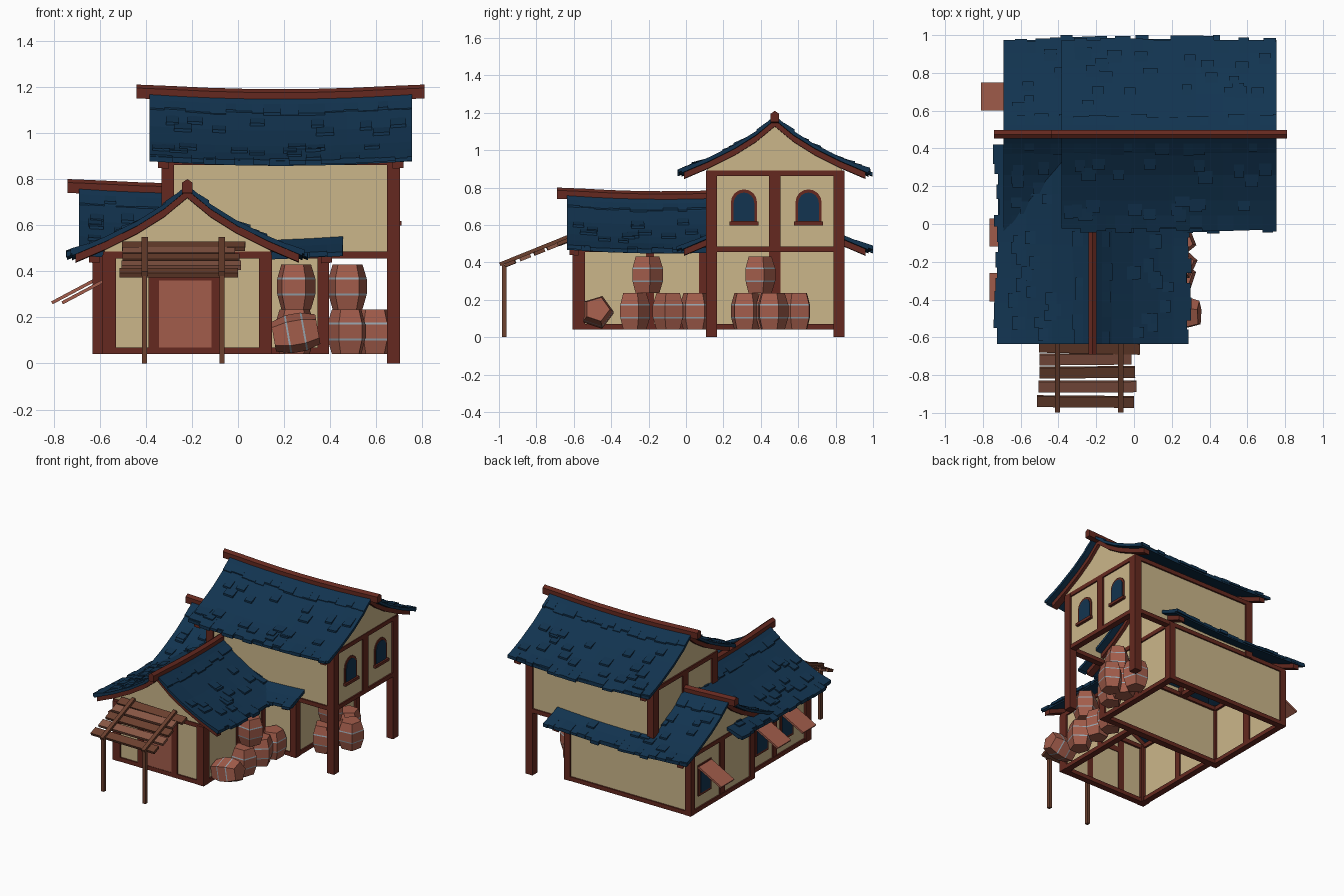
import bpy, bmesh, math, random
from mathutils import Vector, Matrix

if "Cube" in bpy.data.objects:
    bpy.data.objects.remove(bpy.data.objects["Cube"])
random.seed(4)

def material(name, rgb):
    m = bpy.data.materials.new(name)
    m.diffuse_color = (*rgb, 1)
    m.use_nodes = True
    m.node_tree.nodes["Principled BSDF"].inputs["Base Color"].default_value = m.diffuse_color
    return m

NAVY = material("navy shingle", (0.006, 0.034, 0.08))
TAN = material("tan plaster", (0.60, 0.47, 0.255))
BEAM = material("dark red beam", (0.13, 0.022, 0.014))
RED = material("red wood", (0.36, 0.108, 0.07))
IRON = material("grey iron", (0.32, 0.38, 0.43))
BROWN = material("brown plank", (0.15, 0.052, 0.028))
PALE = material("pale plank", (0.25, 0.095, 0.06))

def finish(name, bm, *mats):
    bmesh.ops.recalc_face_normals(bm, faces=bm.faces)
    me = bpy.data.meshes.new(name)
    bm.to_mesh(me)
    bm.free()
    for m in mats:
        me.materials.append(m)
    ob = bpy.data.objects.new(name, me)
    bpy.context.collection.objects.link(ob)
    return ob

def loft(bm, rings, bands=()):
    """Skin a list of equal closed rings and cap both ends."""
    vs = [[bm.verts.new(p) for p in r] for r in rings]
    n = len(vs[0])
    for k, (a, b) in enumerate(zip(vs, vs[1:])):
        for i in range(n):
            f = bm.faces.new((a[i], a[(i + 1) % n], b[(i + 1) % n], b[i]))
            f.material_index = 1 if k in bands else 0
    bm.faces.new(vs[0])
    bm.faces.new(vs[-1])

def box(name, mat, x, y, z, rot=None):
    """Box from (min, max) pairs, optionally turned about its centre."""
    bm = bmesh.new()
    bmesh.ops.create_cube(bm, size=1)
    size = [b - a for a, b in (x, y, z)]
    mid = Vector([(a + b) / 2 for a, b in (x, y, z)])
    R = rot or Matrix.Identity(4)
    bmesh.ops.transform(bm, matrix=Matrix.Translation(mid) @ R @ Matrix.Diagonal((*size, 1)), verts=bm.verts)
    return finish(name, bm, mat)

# Swept roof profile: distance from ridge -> drop
PROFILE = [(0, 0), (.1, .083), (.215, .155), (.35, .222), (.51, .29)]
def drop(d):
    for (a, p), (b, q) in zip(PROFILE, PROFILE[1:]):
        if d <= b or b == .51:
            return p + (q - p) * (d - a) / (b - a)

def roof(name, axis, c, ridge, u0, u1, pole, gables, gable_z, half):
    def place(u, v, z):
        return (u, c + v, z) if axis == 'x' else (c + v, u, z)
    def sag(u):
        s = 2 * (u - u0) / (u1 - u0) - 1
        return -0.02 * (1 - min(1, s * s))
    def section(u, off, thick, dmax, flat=None):
        ds = [d for d, _ in PROFILE if d < dmax] + [dmax]
        vs = [-d for d in reversed(ds[1:])] + ds
        top = [(v, ridge - drop(abs(v)) - off) for v in vs]
        low = [(v, z - thick if flat is None else flat) for v, z in reversed(top)]
        return [place(u, v, z + (sag(u) if flat is None else 0)) for v, z in top + low]
    # roof slab and loose shingles
    bm = bmesh.new()
    N = 8
    loft(bm, [section(u0 + (u1 - u0) * i / N, 0, .022, .5) for i in range(N + 1)])
    def tile(side, a, b, d0, d1, lift):
        loft(bm, [[place(u, side * d, ridge - drop(d) + sag(u) + h) for d, h in
                   ((d0, .002), (d1, lift), (d1, -.012), (d0, -.012))] for u in (a, b)])
    for side in (-1, 1):
        for lo, hi, jag in ((.43, .505, .022), (.05, .1, .012)):
            u = u0
            while u < u1 - .01:
                w = min(random.uniform(.04, .09), u1 - u)
                tile(side, u, u + w, lo, hi + random.uniform(-.012, jag), random.uniform(.003, .013))
                u += w
        for i in range(int(20 * (u1 - u0))):
            u, d = random.uniform(u0 + .01, u1 - .09), random.uniform(.12, .4)
            tile(side, u, u + random.uniform(.05, .08), d, d + random.uniform(.05, .07), .013)
    finish(name + " shingles", bm, NAVY)
    # sagging ridge pole
    bm = bmesh.new()
    rings = []
    for i in range(N + 1):
        u = pole[0] + (pole[1] - pole[0]) * i / N
        z = ridge + sag(u)
        rings.append([place(u, v, z + h) for v, h in
                      ((-.022, -.035), (.022, -.035), (.022, .01), (0, .025), (-.022, .01))])
    loft(bm, rings)
    finish(name + " ridge pole", bm, BEAM)
    # gable plaster and curved bargeboards
    for g in gables:
        s = 1 if g > (u0 + u1) / 2 else -1
        bm = bmesh.new()
        loft(bm, [section(u, .03, 0, half, gable_z) for u in (g - .02 * s, g)])
        finish(name + " gable", bm, TAN)
        bm = bmesh.new()
        loft(bm, [section(u, .021, .034, .485) for u in (g - .025 * s, g + .022 * s)])
        finish(name + " bargeboard", bm, BEAM)

roof("upper roof", 'x', .475, 1.185, -.385, .755, (-.44, .81), (-.325, .695), .87, .36)
roof("lower roof", 'x', .475, .775, -.69, .455, (-.74, .46), (-.625, .385), .46, .36)
roof("wing roof", 'y', -.22, .775, -.635, .42, (-.69, .42), (-.6,), .46, .36)

# Plaster walls: x range, y range, z range
WALLS = {
    "upper front wall": ((-.32, .69), (.12, .14), (.46, .88)),
    "upper back wall": ((-.32, .69), (.815, .835), (.46, .88)),
    "upper left wall": ((-.32, -.3), (.12, .835), (.46, .88)),
    "upper right wall": ((.67, .69), (.12, .835), (.46, .88)),
    "lower front wall": ((-.62, .38), (.12, .14), (.05, .47)),
    "lower back wall": ((-.62, .38), (.815, .835), (.05, .47)),
    "lower left wall": ((-.62, -.6), (.12, .835), (.05, .47)),
    "lower right wall": ((.36, .38), (.12, .835), (.05, .47)),
    "wing front wall": ((-.575, .135), (-.595, -.575), (.05, .47)),
    "wing left wall": ((-.575, -.555), (-.595, .13), (.05, .47)),
    "wing right wall": ((.115, .135), (-.595, .13), (.05, .47))}
for name, r in WALLS.items():
    box(name, TAN, *r)

# Horizontal frames: sill and top beams round each block
def frame(name, x0, x1, y0, y1, z0, z1, w=.045):
    box(name + " front beam", BEAM, (x0, x1), (y0, y0 + w), (z0, z1))
    box(name + " back beam", BEAM, (x0, x1), (y1 - w, y1), (z0, z1))
    box(name + " left beam", BEAM, (x0, x0 + w), (y0, y1), (z0, z1))
    box(name + " right beam", BEAM, (x1 - w, x1), (y0, y1), (z0, z1))
for z0, z1 in ((.04, .07), (.455, .485)):
    frame("lower block", -.63, .39, .11, .845, z0, z1)
    frame("wing", -.585, .145, -.605, .15, z0, z1)
frame("upper floor", -.33, .70, .11, .845, .455, .485)
frame("upper eave", -.335, .70, .108, .847, .862, .892)

# Upright posts: x range, y range, z range
POSTS = [((x, x + .055), (y, y + .06), (z, .885)) for x, z in ((-.332, .46), (.647, 0)) for y in (.106, .788)]
POSTS += [((x, x + .048), (y, y + .05), (.04, .47)) for x in (-.632, .346) for y in (.107, .797)]
POSTS += [((x, x + .056), (-.607, -.54), (.04, .47)) for x in (-.59, .091)]
POSTS += [((-.585, -.53), (-.607, -.56), (.04, .47)),
          ((.66, .70), (.445, .505), (.47, .88)), ((-.33, -.29), (.445, .505), (.47, .88)),
          ((.35, .388), (.445, .505), (.05, .47)), ((-.628, -.59), (.445, .505), (.05, .47))]
POSTS += [((x, x + .04), (y, y + .045), (.05, .47)) for x in (-.583, .103) for y in (-.215, .07)]
for p in POSTS:
    box("upright post", BEAM, *p)

# Front door with its frame
box("door", RED, (-.345, -.115), (-.602, -.58), (.045, .36))
for x in (-.388, -.115):
    box("door jamb", BEAM, (x, x + .045), (-.606, -.57), (.04, .46))
box("door lintel", BEAM, (-.385, -.075), (-.606, -.57), (.36, .4))

# Arched upper windows
def arch(name, mat, x0, x1, y, w, z0, z1):
    r = w / 2
    pts = [(y - r, z0), (y + r, z0)]
    pts += [(y + r * math.cos(a), z1 - r + r * math.sin(a)) for a in [math.pi * i / 8 for i in range(9)]]
    bm = bmesh.new()
    loft(bm, [[(x, p, q) for p, q in pts] for x in (x0, x1)])
    finish(name, bm, mat)
for y in (.31, .655):
    arch("window frame", BEAM, .685, .696, y, .14, .605, .79)
    arch("window pane", NAVY, .69, .7, y, .11, .62, .773)
    box("window sill", BEAM, (.685, .71), (y - .077, y + .077), (.598, .618))

# Left windows with propped shutters
for wall, y in ((-.62, .675), (-.575, -.045), (-.575, -.335)):
    box("left window frame", BEAM, (wall - .008, wall + .01), (y - .075, y + .075), (.15, .375))
    box("left window pane", NAVY, (wall - .012, wall + .01), (y - .057, y + .057), (.168, .36))
    box("propped shutter", RED, (wall - .2, wall + .01), (y - .075, y + .075), (.305, .319),
        Matrix.Rotation(-math.radians(28), 4, 'Y'))

# Plank awning over the door
slope = math.radians(22)
def awning_z(y):
    return .37 + (y + 1) * .4
for i, y in enumerate((-.94, -.86, -.785, -.715, -.655)):
    a, b = random.uniform(-.52, -.48), random.uniform(-.02, .04)
    z = awning_z(y)
    turn = Matrix.Rotation(random.uniform(-.03, .03), 4, 'Z') @ Matrix.Rotation(slope, 4, 'X')
    box("awning plank", (BROWN, PALE)[i % 2], (a, b), (y - .03, y + .03), (z - .01, z + .01), turn)
for x in (-.405, -.07):
    z = awning_z(-.81) + .018
    box("awning rafter", BROWN, (x - .014, x + .014), (-1.01, -.61), (z - .01, z + .01), Matrix.Rotation(slope, 4, 'X'))
    box("awning post", BROWN, (x - .011, x + .011), (-.985, -.96), (0, .385))

# Five-sided barrels with iron hoops
def barrel(x, y, z, spin, tilt=None):
    prof = [(0, .068), (.06, .086), (.068, .088), (.13, .088), (.138, .086), (.195, .068)]
    bm = bmesh.new()
    loft(bm, [[(r * math.cos(spin + i * math.tau / 5), r * math.sin(spin + i * math.tau / 5), h - .0975)
               for i in range(5)] for h, r in prof], bands=(1, 3))
    M = Matrix.Translation((x, y, z + .0975))
    bmesh.ops.transform(bm, matrix=M @ (tilt or Matrix.Identity(4)), verts=bm.verts)
    finish("barrel", bm, RED, IRON)
for x, y, z, s in ((.245, -.28, .04, .3), (.245, -.09, .04, 1), (.25, .05, .04, .6), (.25, -.21, .235, .2),
                   (.475, .32, .04, .5), (.475, .455, .04, .1), (.48, .59, .04, .9), (.59, .46, .04, .4),
                   (.475, .39, .235, .3)):
    barrel(x, y, z, s)
barrel(.25, -.475, .035, .3, Matrix.Rotation(math.radians(80), 4, 'Y'))
